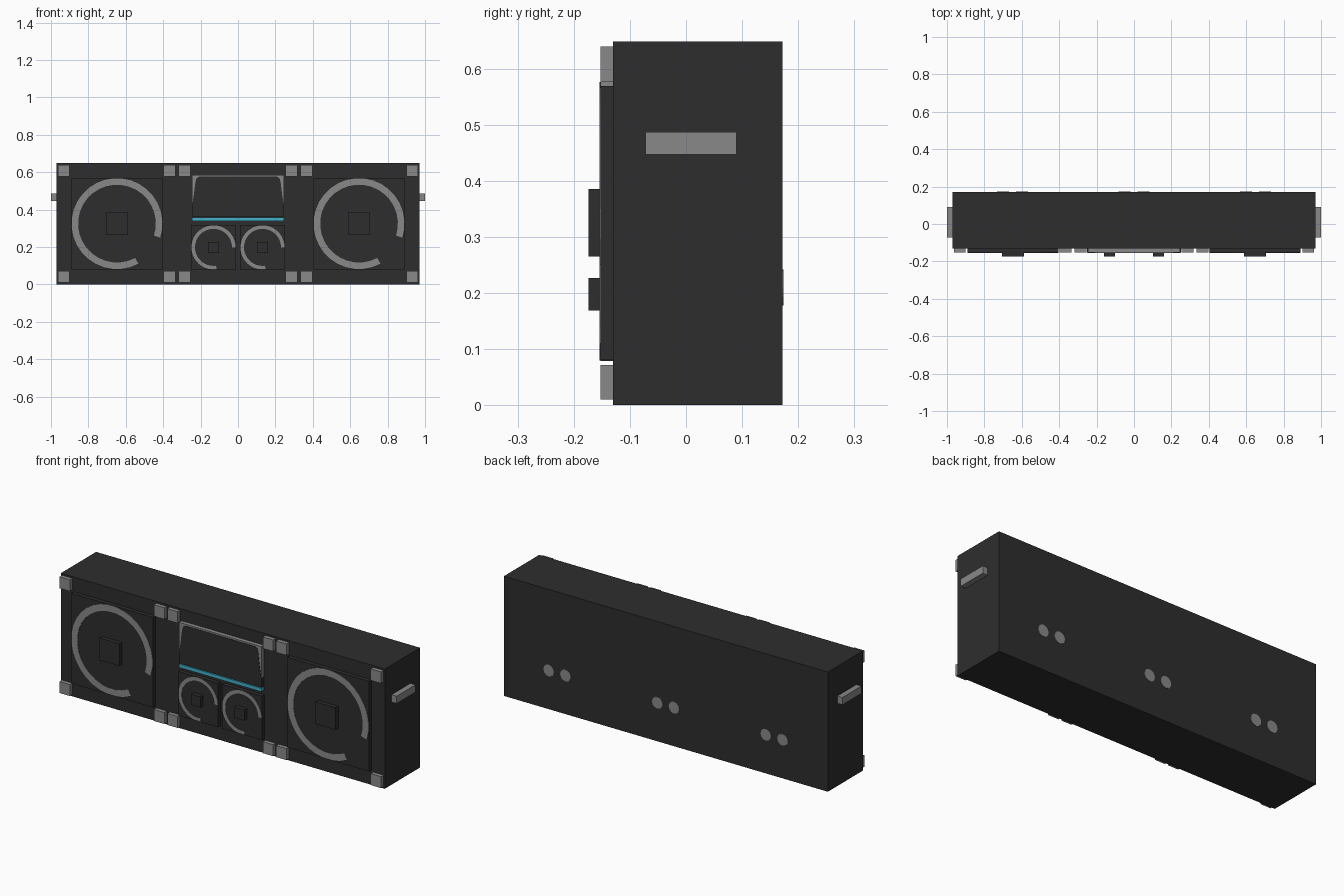
import bpy, bmesh
from math import cos, sin, radians

cube = bpy.data.objects.get("Cube")
if cube:
    bpy.data.objects.remove(cube, do_unlink=True)


def material(name, rgb):
    m = bpy.data.materials.new(name)
    m.use_nodes = True
    m.diffuse_color = (*rgb, 1)
    m.node_tree.nodes["Principled BSDF"].inputs["Base Color"].default_value = (*rgb, 1)
    return m


DARK = material("charcoal", (0.027, 0.027, 0.027))
GREY = material("metal grey", (0.25, 0.25, 0.25))
CYAN = material("display cyan", (0.055, 0.45, 0.6))

FRONT, FACE, BACK = -0.13, -0.152, 0.172   # case front, plate front, case back


def finish(bm, name, mat):
    bmesh.ops.recalc_face_normals(bm, faces=bm.faces)
    me = bpy.data.meshes.new(name)
    bm.to_mesh(me)
    bm.free()
    me.materials.append(mat)
    ob = bpy.data.objects.new(name, me)
    bpy.context.collection.objects.link(ob)
    return ob


def box(name, xs, ys, zs, mat):
    bm = bmesh.new()
    bmesh.ops.create_cube(bm, size=1)
    for v in bm.verts:
        v.co = [lo + (hi - lo) * (c + 0.5) for c, (lo, hi) in zip(v.co, (xs, ys, zs))]
    return finish(bm, name, mat)


def plate(name, faces, y0, y1, mat):
    """Extrude flat x-z outlines from y0 to y1."""
    bm = bmesh.new()
    for outline in faces:
        bm.faces.new([bm.verts.new((x, y0, z)) for x, z in outline])
    bmesh.ops.remove_doubles(bm, verts=bm.verts, dist=0.0001)
    ext = bmesh.ops.extrude_face_region(bm, geom=list(bm.faces), use_keep_orig=True)
    for g in ext["geom"]:
        if isinstance(g, bmesh.types.BMVert):
            g.co.y = y1
    return finish(bm, name, mat)


def polar(cx, cz, r, deg):
    return cx + r * cos(radians(deg)), cz + r * sin(radians(deg))


def arc_ring(name, cx, cz, outer, inner, start, end, steps=28):
    """Open ring painted on a speaker plate."""
    a = [start + (end - start) * i / steps for i in range(steps + 1)]
    quads = [[polar(cx, cz, outer, p), polar(cx, cz, outer, q),
              polar(cx, cz, inner, q), polar(cx, cz, inner, p)] for p, q in zip(a, a[1:])]
    plate(name, quads, FACE + 0.001, FACE - 0.002, GREY)


def speaker(name, cx, cz, half, width, hub, start, end):
    box(name + "_plate", (cx - half, cx + half), (FACE, FRONT + 0.002),
        (cz - half, cz + half), DARK)
    arc_ring(name + "_ring", cx, cz, half - 0.001, half - width, start, end)
    box(name + "_hub", (cx - hub, cx + hub), (-0.174, FACE + 0.002),
        (cz - hub, cz + hub), DARK)


# Case
box("case", (-0.97, 0.97), (FRONT, BACK), (0, 0.648), DARK)

for side, s in (("left", 1), ("right", -1)):
    # Speakers
    speaker(side + "_woofer", 0.647 * s, 0.325, 0.244, 0.036, 0.06, -18, 298)
    speaker(side + "_tweeter", 0.131 * s, 0.198, 0.119, 0.02, 0.029, 0, 278)
    # Side handle
    box(side + "_handle", sorted((0.968 * s, s)), (-0.072, 0.09), (0.447, 0.487), GREY)
    # Corner blocks
    for x in (0.932, 0.366, 0.286):
        for level, z in (("lower", 0.041), ("upper", 0.608)):
            box(f"{side}_{level}_corner_block", (x * s - 0.031, x * s + 0.031),
                (FACE, FRONT + 0.002), (z - 0.031, z + 0.031), GREY)

# Display panel with dark rounded screen
box("display_frame", (-0.247, 0.247), (FACE, FRONT + 0.002), (0.415, 0.584), GREY)
box("display_base", (-0.247, 0.247), (FACE, FRONT + 0.002), (0.362, 0.415), DARK)
half_screen = [(0.246, 0.415), (0.236, 0.48), (0.228, 0.545), (0.222, 0.567), (0.208, 0.576)]
screen = half_screen + [(-x, z) for x, z in reversed(half_screen)]
plate("display_screen", [screen], FACE + 0.001, FACE - 0.002, DARK)

# Light strip
box("light_strip", (-0.247, 0.247), (FACE, FRONT + 0.002), (0.34, 0.358), CYAN)

# Rear sockets in pairs
for cx in (-0.65, 0, 0.65):
    for dx in (-0.05, 0.05):
        dot = [polar(cx + dx, 0.21, 0.032, 30 * i) for i in range(12)]
        plate("rear_socket", [dot], BACK - 0.001, BACK + 0.002, GREY)
